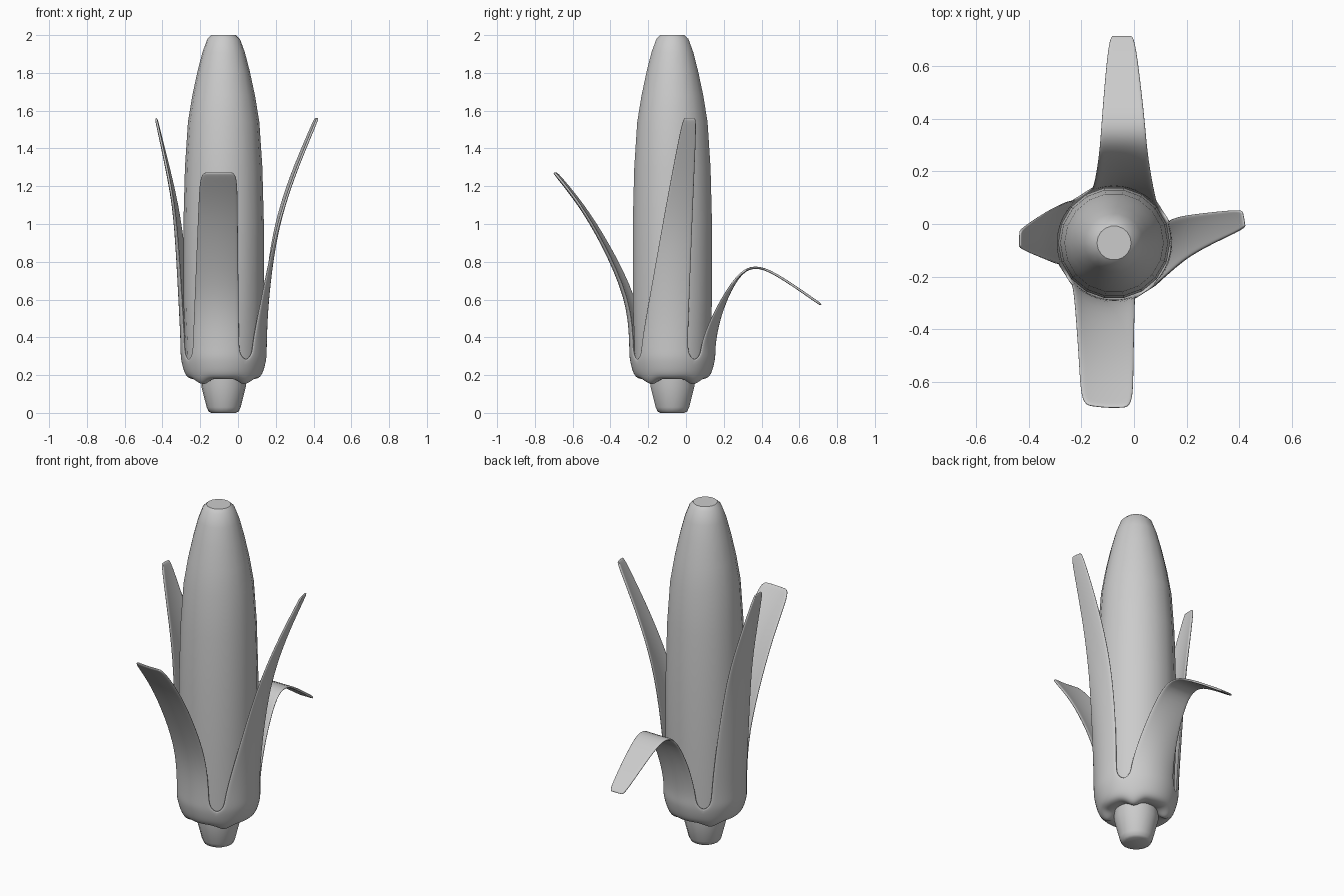
import bpy, bmesh, math
from mathutils import Vector

if "Cube" in bpy.data.objects:
    bpy.data.objects.remove(bpy.data.objects["Cube"])

AXIS = Vector((-0.076, -0.072, 0))   # axis of the cob
R = 0.229                            # outer radius of the husk
COLS = 8                             # segments across one husk leaf


def finish(name, bm, angle):
    me = bpy.data.meshes.new(name)
    bm.to_mesh(me)
    bm.free()
    ob = bpy.data.objects.new(name, me)
    bpy.context.collection.objects.link(ob)
    bpy.ops.object.select_all(action='DESELECT')
    bpy.context.view_layer.objects.active = ob
    ob.select_set(True)
    bpy.ops.object.shade_smooth_by_angle(angle=math.radians(angle))
    return ob


def skin(bm, rows, closed):
    for a, b in zip(rows, rows[1:]):
        n = len(a)
        for i in range(n if closed else n - 1):
            j = (i + 1) % n
            bm.faces.new((a[i], a[j], b[j], b[i]))


def polar(r, angle, z):
    return AXIS + Vector((r * math.cos(angle), r * math.sin(angle), z))


def lathe(name, profile, sides=18):
    """Closed turned solid; profile is (radius, z) from bottom to top."""
    bm = bmesh.new()
    rings = [[bm.verts.new(polar(r, math.tau * i / sides, z)) for i in range(sides)]
             for r, z in profile]
    skin(bm, rings, True)
    bm.faces.new(rings[0][::-1])
    bm.faces.new(rings[-1])
    return finish(name, bm, 40)


# Cob and stem
lathe("cob", [(0.2, 0.25), (0.213, 0.6), (0.213, 1.0), (0.205, 1.3), (0.189, 1.54),
              (0.166, 1.68), (0.138, 1.81), (0.112, 1.91), (0.086, 1.98), (0.065, 2.0)])
lathe("stem", [(0.065, 0), (0.08, 0.008), (0.09, 0.03), (0.118, 0.14), (0.12, 0.22)])

# Husk cup rows: radius, height, half angle (narrows above the slits), lobe depth
cup = [(0.105, 0.19, 45, 0.01), (0.145, 0.178, 45, 0.038), (0.18, 0.18, 45, 0.027),
       (0.207, 0.2, 45, 0), (0.226, 0.274, 45, 0), (R, 0.31, 35, 0), (R, 0.38, 34, 0)]

# Leaves front, right, back, left: path (outward, height), tip edges, flattening, taper
leaves = [
    ([(.243, .6), (.378, .9), (.498, 1.1), (.633, 1.27)], -.127, .073, .6, 1),
    ([(.238, .6), (.276, .9), (.326, 1.1), (.396, 1.3), (.508, 1.56)], .055, .13, .6, 1),
    ([(.265, .55), (.355, .735), (.435, .775), (.535, .74), (.785, .566)], -.08, .02, 2, 1),
    ([(.24, .6), (.261, 1.0), (.288, 1.2), (.365, 1.56)], -.052, .022, .6, 2.3),
]

bm = bmesh.new()
us = [2 * i / COLS - 1 for i in range(COLS + 1)]
for k, (path, tip0, tip1, flat, taper) in enumerate(leaves):
    out = Vector((round(math.cos((k - 1) * math.pi / 2)), round(math.sin((k - 1) * math.pi / 2)), 0))
    side = Vector((-out.y, out.x, 0))
    centre = (k - 1) * 90 - 12.5
    rows = []
    for r, z, half, depth in cup:
        row = []
        for u in us:
            a = math.radians(centre + u * half)
            lobe = max(0.0, -math.cos(4 * a)) ** 2
            row.append(bm.verts.new(polar(r, a, z - depth * lobe)))
        rows.append(row)

    # Leaf continues the cup wall along its path and flattens towards the tip
    pts = [Vector((R, 0.38))] + [Vector(p) for p in path]
    pts.insert(-1, pts[-1] - (pts[-1] - pts[-2]).normalized() * 0.03)
    dist = [0]
    for p, q in zip(pts, pts[1:]):
        dist.append(dist[-1] + (q - p).length)
    edge0, edge1 = (R * math.sin(math.radians(-12.5 + s * 34)) for s in (-1, 1))
    for i in range(1, len(pts)):
        f = dist[i] / dist[-1]
        g = f ** taper
        s0, s1 = edge0 + (tip0 - edge0) * g, edge1 + (tip1 - edge1) * g
        width = 0.75 if i == len(pts) - 1 else 1.0
        row = []
        for u in us:
            s = (s0 + s1) / 2 + u * width * (s1 - s0) / 2
            sag = max(0.0, 1 - flat * f) * (R - math.sqrt(R * R - s * s))
            row.append(bm.verts.new(AXIS + side * s + out * (pts[i].x - sag)
                                    + Vector((0, 0, pts[i].y))))
        rows.append(row)
    skin(bm, rows, False)
bmesh.ops.remove_doubles(bm, verts=bm.verts[:], dist=0.0005)
husk = finish("husk", bm, 60)

# Leaf thickness and rounding
solid = husk.modifiers.new("thickness", 'SOLIDIFY')
solid.thickness = 0.013
solid.offset = -1
sub = husk.modifiers.new("rounding", 'SUBSURF')
sub.levels = sub.render_levels = 2
